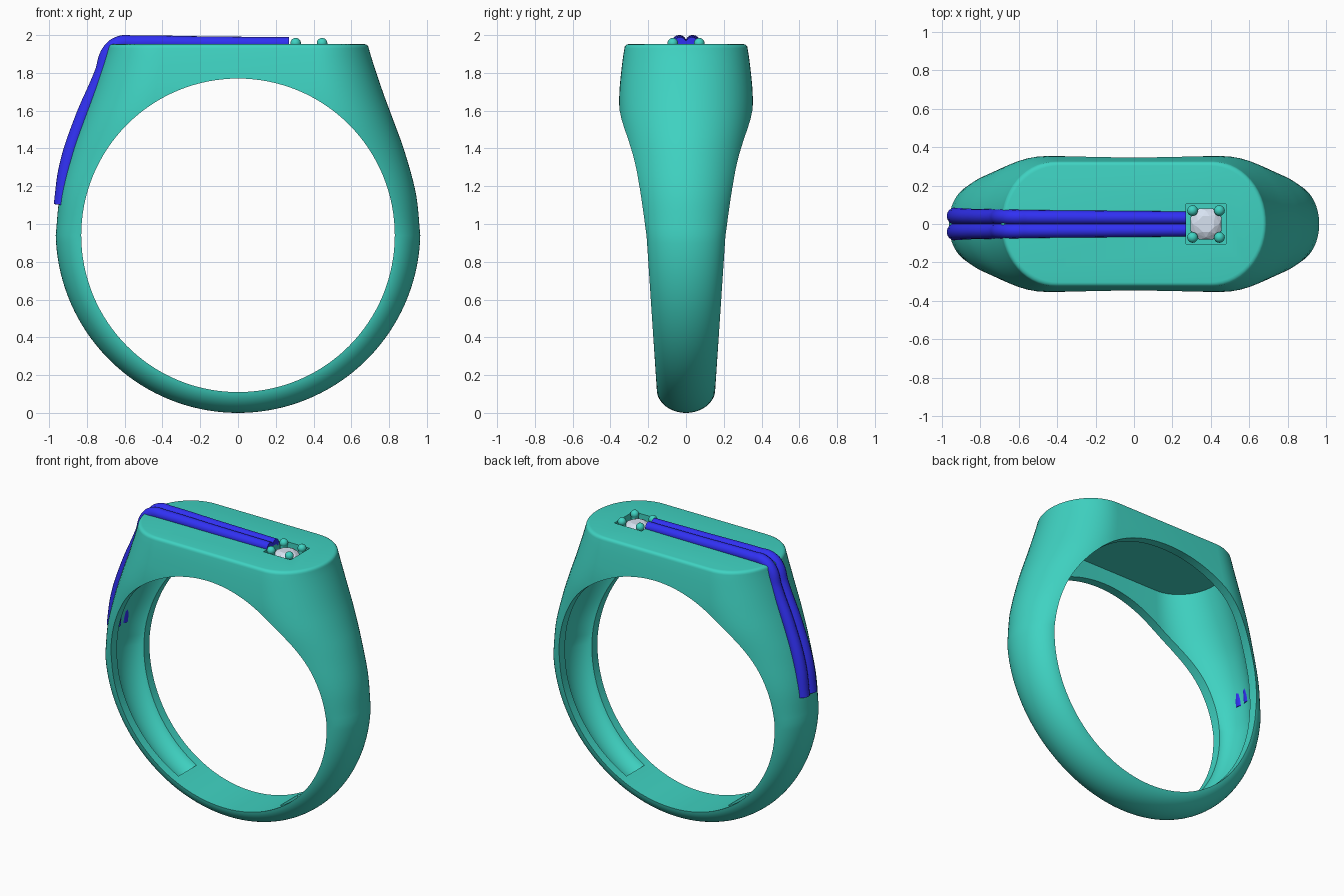
import bpy, bmesh, math
from mathutils import Matrix, Vector

if "Cube" in bpy.data.objects:
    bpy.data.objects.remove(bpy.data.objects["Cube"])

CZ, RI, RE = 0.94, 0.83, 0.815   # hole centre height, hole radius, hidden inner end of the dome

# height, half length, half width, depth of the rounded end
KEYS = [(0.94, .965, .21, .15), (1.16, .942, .262, .235), (1.39, .88, .322, .33),
        (1.55, .822, .35, .34), (1.69, .77, .353, .33), (1.85, .716, .338, .30),
        (1.93, .692, .326, .28)]


def material(name, rgb):
    m = bpy.data.materials.new(name)
    m.diffuse_color = (*rgb, 1)
    m.use_nodes = True
    m.node_tree.nodes["Principled BSDF"].inputs["Base Color"].default_value = m.diffuse_color
    return m


GREEN = material("green_metal", (.05, .65, .54))
BLUE = material("blue_enamel", (.03, .03, .9))
STONE = material("pale_stone", (.68, .76, .88))


def add(name, bm, mat=None, angle=None):
    bmesh.ops.recalc_face_normals(bm, faces=bm.faces)
    me = bpy.data.meshes.new(name)
    bm.to_mesh(me)
    bm.free()
    ob = bpy.data.objects.new(name, me)
    bpy.context.collection.objects.link(ob)
    if mat:
        me.materials.append(mat)
    if angle:
        smooth(ob, angle)
    return ob


def select(ob):
    bpy.ops.object.select_all(action='DESELECT')
    ob.select_set(True)
    bpy.context.view_layer.objects.active = ob


def smooth(ob, angle):
    select(ob)
    bpy.ops.object.shade_smooth_by_angle(angle=math.radians(angle))


def slope(i):
    a, b = KEYS[max(i - 1, 0)], KEYS[min(i + 1, len(KEYS) - 1)]
    return [(b[k] - a[k]) / (b[0] - a[0]) for k in range(4)]


def shape_at(z):
    """Smooth curve through the key sections."""
    i = max(k for k in range(len(KEYS) - 1) if KEYS[k][0] <= z + 1e-6)
    a, b, h = KEYS[i], KEYS[i + 1], KEYS[i + 1][0] - KEYS[i][0]
    t, ma, mb = (z - a[0]) / h, slope(i), slope(i + 1)
    return [(2*t**3 - 3*t*t + 1) * a[k] + (t**3 - 2*t*t + t) * h * ma[k]
            + (3*t*t - 2*t**3) * b[k] + (t**3 - t*t) * h * mb[k] for k in (1, 2, 3)]


def signet_solid(name, wall, rim, top, low_angle, fillet, n=28):
    """Loft domed sections from the table down one side, then mirror to the other."""
    phis = [math.pi * (j / n - .5) for j in range(n + 1)]
    secs = []

    def slab(z, X, Y, d):
        secs.append([(X - d + d * math.cos(p), Y * math.sin(p), z) for p in phis])

    if fillet:
        X, Y, d = shape_at(top)
        for k in (4, 3, 2, 1):
            a = k / 4 * math.pi / 2
            o = .022 * (1 - math.cos(a))
            slab(top + .022 * math.sin(a), X - o, Y - o, d)
    for k in range(25):
        z = top + (CZ - top) * k / 24
        X, Y, d = shape_at(z)
        slab(z, X - wall, Y - rim, d - wall)
    steps = 36
    for k in range(1, steps + 1):
        th = math.radians(low_angle) * k / steps
        R = .965 - .025 * math.sin(th) - wall
        w = .155 + .055 * (1 - math.sin(th)) - rim
        sec = []
        for p in phis:
            r = RE + (R - RE) * math.cos(p)
            sec.append((r * math.cos(th), w * math.sin(p), CZ - r * math.sin(th)))
        secs.append(sec)
    if low_angle < 90:      # square end wall of the hollow
        secs.append([(.8 * math.cos(th), w * math.sin(p), CZ - .8 * math.sin(th)) for p in phis])
    bm = bmesh.new()
    right = [[bm.verts.new(c) for c in s] for s in secs]
    left = [[bm.verts.new((-x, y, z)) for x, y, z in s] for s in secs]
    for i in range(len(secs) - 1):
        for side in (right, left):
            for j in range(n):
                bm.faces.new((side[i][j], side[i][j+1], side[i+1][j+1], side[i+1][j]))
        for j in (0, n):
            bm.faces.new((right[i][j], left[i][j], left[i+1][j], right[i+1][j]))
    bm.faces.new(right[0] + left[0][::-1])
    if low_angle < 90:
        bm.faces.new(right[-1] + left[-1][::-1])
    bmesh.ops.remove_doubles(bm, verts=bm.verts, dist=1e-5)
    return add(name, bm)


def cut(ob, cutter):
    mod = ob.modifiers.new("cut", 'BOOLEAN')
    mod.operation, mod.solver, mod.object = 'DIFFERENCE', 'EXACT', cutter
    select(ob)
    bpy.ops.object.modifier_apply(modifier=mod.name)
    bpy.data.objects.remove(cutter)


# ring body with finger hole, hollowed inside and stone pit
band = signet_solid("ring_band", 0, 0, 1.93, 90, True)
band.data.materials.append(GREEN)
bm = bmesh.new()
bmesh.ops.create_cone(bm, segments=128, radius1=RI, radius2=RI, depth=2, cap_ends=True,
                      matrix=Matrix.Translation((0, 0, CZ)) @ Matrix.Rotation(math.pi / 2, 4, 'X'))
cut(band, add("finger_cutter", bm))
cut(band, signet_solid("hollow_cutter", .055, .06, 1.87, 62, False))
GX = .375
bm = bmesh.new()
bmesh.ops.create_cube(bm, size=1, matrix=Matrix.Translation((GX, 0, 1.99))
                      @ Matrix.Diagonal((.21, .21, .2, 1)))
cut(band, add("pit_cutter", bm))
smooth(band, 30)

# pair of blue bars running over the table and down one shoulder
PATH = [(.27, 1.955, .034), (-.15, 1.957, .036), (-.55, 1.96, .038), (-.625, 1.957, .039),
        (-.68, 1.915, .04), (-.72, 1.80, .04), (-.83, 1.54, .041), (-.905, 1.30, .043),
        (-.931, 1.10, .045)]
for side, label in ((-1, "front"), (1, "back")):
    cu = bpy.data.curves.new("path", 'CURVE')
    cu.dimensions, cu.bevel_depth, cu.bevel_resolution = '3D', 1, 6
    cu.resolution_u, cu.use_fill_caps = 8, True
    sp = cu.splines.new('BEZIER')
    sp.bezier_points.add(len(PATH) - 1)
    for bp, (x, z, r) in zip(sp.bezier_points, PATH):
        bp.co, bp.radius = (x, side * r * .92, z), r
        bp.handle_left_type = bp.handle_right_type = 'AUTO'
    ob = bpy.data.objects.new("blue_bar_" + label, cu)
    bpy.context.collection.objects.link(ob)
    select(ob)
    bpy.ops.object.convert(target='MESH')
    ob = bpy.context.object
    ob.data.materials.clear()
    ob.data.materials.append(BLUE)
    smooth(ob, 40)

# faceted stone: girdle, crown and table rings
bm = bmesh.new()
rings = []
for r, z, turn in ((.03, 1.885, 0), (.088, 1.915, .5), (.088, 1.92, .5), (.07, 1.938, 0), (.045, 1.95, .5)):
    rings.append([bm.verts.new((GX + r * math.cos((k + turn) * math.pi / 4),
                                r * math.sin((k + turn) * math.pi / 4), z)) for k in range(8)])
bmesh.ops.convex_hull(bm, input=bm.verts)
add("stone", bm, STONE)

# four ball-topped prongs
for sx in (-1, 1):
    for sy in (-1, 1):
        bm = bmesh.new()
        at = Vector((GX + sx * .07, sy * .07, 1.957))
        bmesh.ops.create_uvsphere(bm, u_segments=20, v_segments=12, radius=.028,
                                  matrix=Matrix.Translation(at))
        bmesh.ops.create_cone(bm, segments=20, radius1=.024, radius2=.024, depth=.075, cap_ends=True,
                              matrix=Matrix.Translation(at - Vector((0, 0, .0375))))
        add("prong_%s_%s" % ("right" if sx > 0 else "left", "back" if sy > 0 else "front"), bm, GREEN, 40)
